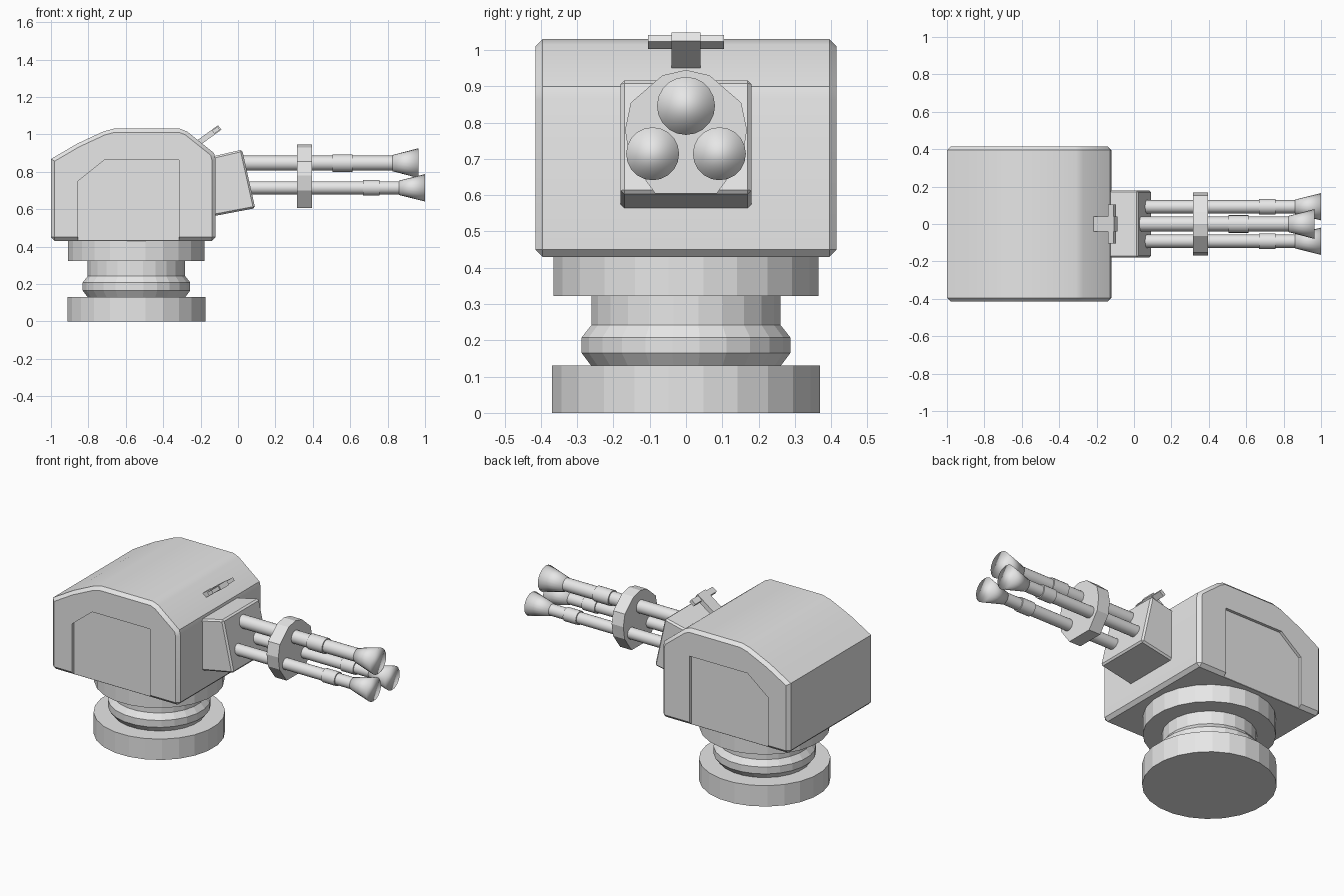
import bpy, bmesh, math
from mathutils import Matrix, Vector

if "Cube" in bpy.data.objects:
    bpy.data.objects.remove(bpy.data.objects["Cube"])

grey = bpy.data.materials.new("light_grey_metal")
grey.diffuse_color = (0.8, 0.8, 0.8, 1)
grey.use_nodes = True
grey.node_tree.nodes["Principled BSDF"].inputs["Base Color"].default_value = grey.diffuse_color


def finish(name, bm, smooth=None):
    bmesh.ops.recalc_face_normals(bm, faces=bm.faces[:])
    me = bpy.data.meshes.new(name)
    bm.to_mesh(me)
    bm.free()
    me.materials.append(grey)
    ob = bpy.data.objects.new(name, me)
    bpy.context.collection.objects.link(ob)
    if smooth:
        shade(ob, smooth)
    return ob


def shade(ob, degrees):
    bpy.ops.object.select_all(action='DESELECT')
    ob.select_set(True)
    bpy.context.view_layer.objects.active = ob
    bpy.ops.object.shade_smooth_by_angle(angle=math.radians(degrees))


def extrude_y(name, profile, y0, y1, smooth=None):
    """Prism from an x/z outline between two y positions."""
    bm = bmesh.new()
    f = bm.faces.new([bm.verts.new((x, y0, z)) for x, z in profile])
    r = bmesh.ops.extrude_face_region(bm, geom=[f])
    verts = [v for v in r["geom"] if isinstance(v, bmesh.types.BMVert)]
    bmesh.ops.translate(bm, verts=verts, vec=(0, y1 - y0, 0))
    return finish(name, bm, smooth)


def lathe(name, profile, sides, matrix, phase=0.0, smooth=None):
    """Closed turned solid from (radius, height) points."""
    bm = bmesh.new()
    rings = []
    for r, h in profile:
        angs = [phase + math.tau * i / sides for i in range(sides)]
        rings.append([bm.verts.new(matrix @ Vector((r * math.cos(a), r * math.sin(a), h)))
                      for a in angs])
    for a, b in zip(rings, rings[1:]):
        for i in range(sides):
            j = (i + 1) % sides
            bm.faces.new((a[i], a[j], b[j], b[i]))
    bm.faces.new(rings[0])
    bm.faces.new(rings[-1])
    return finish(name, bm, smooth)


def bevel(ob, width):
    m = ob.modifiers.new("bevel", 'BEVEL')
    m.width, m.segments = width, 1
    m.limit_method, m.angle_limit = 'ANGLE', math.radians(60)


def bake(ob):
    bpy.context.view_layer.update()
    dg = bpy.context.evaluated_depsgraph_get()
    me = bpy.data.meshes.new_from_object(ob.evaluated_get(dg))
    ob.modifiers.clear()
    ob.data = me


# Turned pedestal
axis = Matrix.Translation((-0.543, 0, 0))
half = math.radians(7.5)
lathe("base_disc", [(0.372, 0), (0.372, 0.13)], 24, axis, half)
lathe("pedestal_ring", [(0.262, 0.12), (0.262, 0.128), (0.29, 0.165), (0.29, 0.208),
                        (0.262, 0.243)], 24, axis, half)
lathe("pedestal_neck", [(0.263, 0.235), (0.263, 0.33)], 24, axis, half)
lathe("turntable_disc", [(0.368, 0.322), (0.368, 0.445)], 24, axis, half)

# Turret housing with chamfered edges and recessed side panels
housing = extrude_y("turret_housing", [
    (-1, 0.43), (-1, 0.868), (-0.86, 0.95), (-0.72, 1.015), (-0.665, 1.03), (-0.31, 1.03),
    (-0.272, 1.015), (-0.128, 0.9), (-0.12, 0.865), (-0.12, 0.43)], -0.415, 0.415)
bevel(housing, 0.02)
panel = [(-0.855, 0.38), (-0.855, 0.75), (-0.715, 0.862), (-0.315, 0.862), (-0.315, 0.38)]
cutters = []
for side in (-1, 1):
    c = extrude_y("panel_cutter", panel, side * 0.397, side * 0.5)
    c.hide_render = True
    m = housing.modifiers.new("panel", 'BOOLEAN')
    m.operation, m.solver, m.object = 'DIFFERENCE', 'EXACT', c
    cutters.append(c)
bake(housing)
for c in cutters:
    bpy.data.objects.remove(c)
shade(housing, 30)

# Gun mantlet
mantlet = extrude_y("gun_mantlet", [(-0.16, 0.876), (0.022, 0.918), (0.092, 0.605),
                                    (-0.16, 0.557)], -0.18, 0.18)
bevel(mantlet, 0.01)
bake(mantlet)

# Three barrels with sleeves and flared muzzles
guns = [("upper", 0, 0.846, 0.04, 0.505, 0.612, 0.825, 0.966, 0.08),
        ("left", -0.092, 0.714, 0.035, 0.667, 0.757, 0.86, 1.0, 0.073),
        ("right", 0.092, 0.714, 0.035, 0.667, 0.757, 0.86, 1.0, 0.073)]
for n, y, z, r, s0, s1, m0, m1, mr in guns:
    along_x = Matrix.Translation((0, y, z)) @ Matrix.Rotation(math.pi / 2, 4, 'Y')
    lathe(n + "_barrel", [(r, 0.0), (r, m0 + 0.02)], 20, along_x, 0, 40)
    lathe(n + "_sleeve", [(r + 0.007, s0), (r + 0.007, s1)], 20, along_x, 0, 40)
    # The muzzle is smooth shaded all over, end cap included
    lathe(n + "_muzzle", [(r + 0.003, m0), (mr, m1)], 20, along_x, 0, 180)

# Faceted clamp plate around the barrels
side = [(0.065, 0.93), (0.152, 0.855), (0.168, 0.78), (0.155, 0.7), (0.085, 0.605)]
outline = [(0, 0.945)] + side + [(-y, z) for y, z in reversed(side)]
bm = bmesh.new()
f = bm.faces.new([bm.verts.new((0.315, y, z)) for y, z in outline])
r = bmesh.ops.extrude_face_region(bm, geom=[f])
bmesh.ops.translate(bm, vec=(0.08, 0, 0),
                    verts=[v for v in r["geom"] if isinstance(v, bmesh.types.BMVert)])
finish("barrel_clamp", bm)

# T-shaped sight on the sloped roof
tilt = Matrix.Translation((-0.118, 0, 1.022)) @ Matrix.Rotation(math.radians(-36), 4, 'Y')
for name, cx, size in (("sight_stem", -0.055, (0.16, 0.08, 0.03)),
                       ("sight_bar", 0.0, (0.036, 0.21, 0.022))):
    bm = bmesh.new()
    bmesh.ops.create_cube(bm, size=1, matrix=tilt @ Matrix.Translation((cx, 0, 0))
                          @ Matrix.Diagonal((*size, 1)))
    finish(name, bm)
